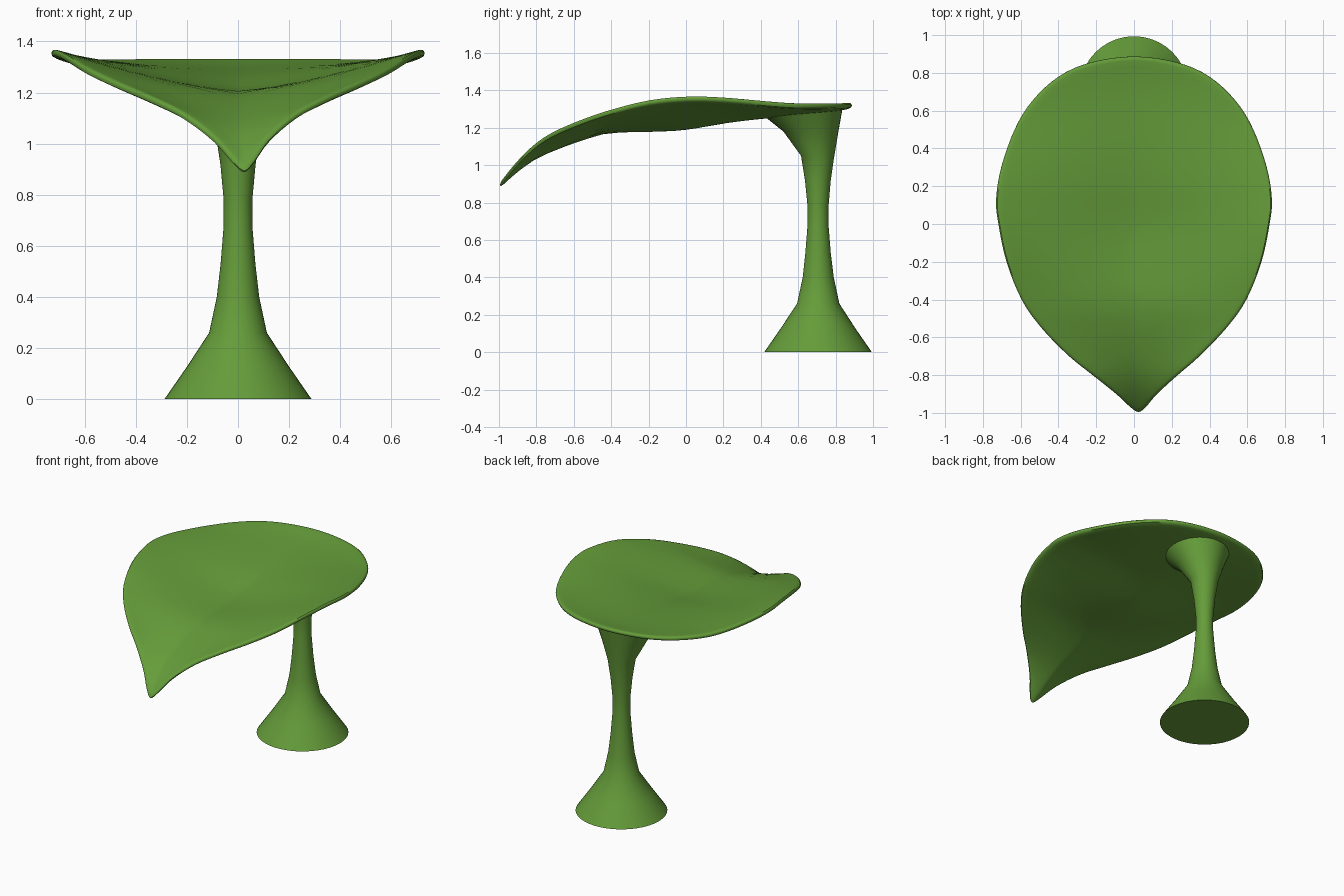
import bpy, bmesh, math

if "Cube" in bpy.data.objects:
    bpy.data.objects.remove(bpy.data.objects["Cube"])

green = bpy.data.materials.new("leaf green")
green.diffuse_color = (0.13, 0.335, 0.042, 1)
green.use_nodes = True
green.node_tree.nodes["Principled BSDF"].inputs["Base Color"].default_value = green.diffuse_color


def make_object(name, bm):
    bmesh.ops.recalc_face_normals(bm, faces=bm.faces)
    mesh = bpy.data.meshes.new(name)
    bm.to_mesh(mesh)
    bm.free()
    mesh.materials.append(green)
    ob = bpy.data.objects.new(name, mesh)
    bpy.context.collection.objects.link(ob)
    bpy.ops.object.select_all(action='DESELECT')
    ob.select_set(True)
    bpy.context.view_layer.objects.active = ob
    bpy.ops.object.shade_smooth_by_angle(angle=math.radians(45))
    return ob


def bridge(bm, a, b):
    n = len(a)
    for i in range(n):
        j = (i + 1) % n
        bm.faces.new((a[i], a[j], b[j], b[i]))


def catmull(p0, p1, p2, p3, t):
    return tuple(0.5 * (2 * b + (c - a) * t + (2 * a - 5 * b + 4 * c - d) * t * t
                        + (3 * b - a - 3 * c + d) * t ** 3)
                 for a, b, c, d in zip(p0, p1, p2, p3))


def spline(points, steps):
    out = []
    for i in range(1, len(points) - 2):
        out += [catmull(*points[i - 1:i + 3], k / steps) for k in range(steps)]
    return out + [points[-2]]


def lookup(table, y):
    if y <= table[0][0]:
        return table[0][1]
    for (ya, a), (yb, b) in zip(table, table[1:]):
        if y <= yb:
            return a + (b - a) * (y - ya) / max(yb - ya, 1e-6)
    return table[-1][1]


def dense(points):
    return spline([points[0]] + points + [points[-1]], 6)


# leaf half outline (y, half width), tip to back
half = [(-0.995, 0), (-0.965, 0.045), (-0.9, 0.108), (-0.8, 0.225), (-0.7, 0.345),
        (-0.55, 0.49), (-0.4, 0.595), (-0.2, 0.675), (0, 0.718), (0.13, 0.73),
        (0.3, 0.703), (0.5, 0.632), (0.65, 0.54), (0.78, 0.40), (0.855, 0.23), (0.887, 0)]
mirror = lambda p: (p[0], -p[1])
width = spline([mirror(half[1])] + half + [mirror(half[-2])], 4)

# heights of the rim and of the centre line along y
rim = dense([(-1, 0.905), (-0.9, 1.03), (-0.8, 1.125), (-0.7, 1.187), (-0.55, 1.25),
             (-0.4, 1.30), (-0.2, 1.35), (0, 1.37), (0.2, 1.365), (0.5, 1.338),
             (0.65, 1.332), (0.887, 1.335)])
keel = dense([(-1, 0.905), (-0.9, 0.995), (-0.8, 1.065), (-0.67, 1.122), (-0.55, 1.165),
              (-0.4, 1.203), (-0.05, 1.215), (0.23, 1.258), (0.42, 1.28), (0.6, 1.295),
              (0.75, 1.31), (0.887, 1.335)])


def leaf_z(x, y):
    w = max(lookup(width, y), 1e-4)
    c, r = lookup(keel, y), lookup(rim, y)
    return c + (r - c) * min(1, abs(x) / w) ** 1.4


# leaf top: concentric rings over the top, round the rim and back underneath
outline = [(w, y) for y, w in width] + [(-w, y) for y, w in width[-2:0:-1]]
inner = [0.06, 0.15, 0.25, 0.35, 0.45, 0.55, 0.65, 0.74, 0.82, 0.89, 0.94, 0.975]
rings = ([(s, 0) for s in inner] + [(0.99, -0.002), (0.997, -0.008), (1, -0.016), (0.995, -0.026)]
         + [(s, -0.031) for s in reversed(inner)])
bm = bmesh.new()


def leaf_vert(x, y, dz):
    z = leaf_z(x, y) + dz
    return bm.verts.new((x + 0.025 * max(0, (-y - 0.6) / 0.4) ** 2, y, z))


loops = [[leaf_vert(x * s, y * s, dz) for x, y in outline] for s, dz in rings]
for a, b in zip(loops, loops[1:]):
    bridge(bm, a, b)
for loop, dz in ((loops[0], 0), (loops[-1], -0.031)):
    centre = leaf_vert(0, 0, dz)
    for i, v in enumerate(loop):
        bm.faces.new((v, loop[(i + 1) % len(loop)], centre))
make_object("leaf_top", bm)

# stalk: flared foot, thin waist, head leaning forward under the leaf (z, centre y, radius)
profile = [(0, 0.706, 0.288), (0.13, 0.706, 0.198), (0.26, 0.707, 0.113), (0.40, 0.707, 0.083),
           (0.53, 0.706, 0.068), (0.68, 0.706, 0.056), (0.78, 0.706, 0.056),
           (0.92, 0.705, 0.069), (1.05, 0.704, 0.089), (1.18, 0.668, 0.147)]
N = 40
bm = bmesh.new()
ring_dirs = [(math.cos(2 * math.pi * i / N), math.sin(2 * math.pi * i / N)) for i in range(N)]
loops = [[bm.verts.new((r * c, cy + r * s, z)) for c, s in ring_dirs] for z, cy, r in profile]
# the last ring follows the underside of the leaf
loops.append([bm.verts.new((0.21 * c, 0.63 + 0.207 * s,
                            leaf_z(0.21 * c, 0.63 + 0.207 * s) - 0.022)) for c, s in ring_dirs])
for a, b in zip(loops, loops[1:]):
    bridge(bm, a, b)
bm.faces.new(loops[0])
bm.faces.new(loops[-1])
make_object("stalk", bm)
